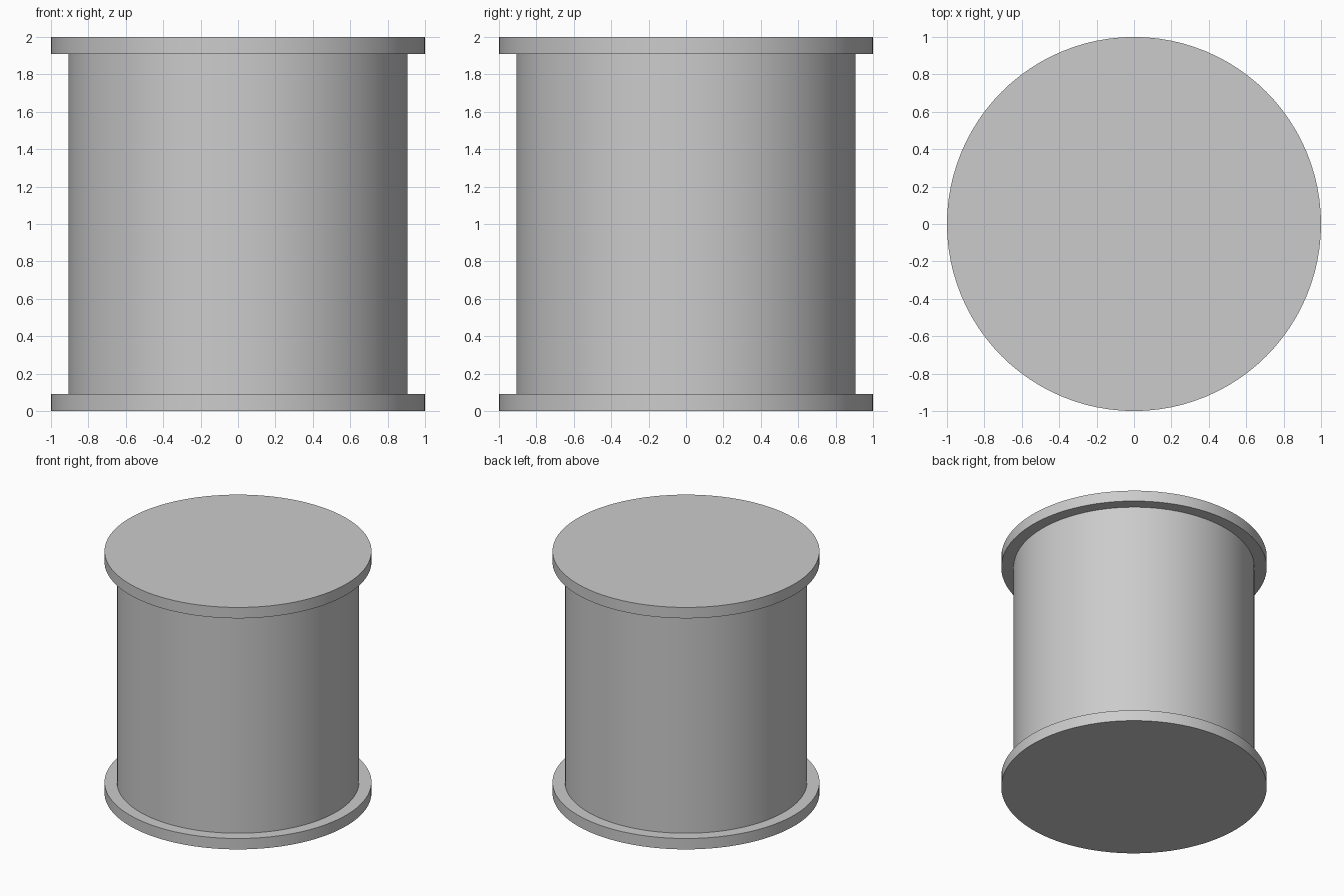
import bpy
import math

if "Cube" in bpy.data.objects:
    bpy.data.objects.remove(bpy.data.objects["Cube"])

FLANGE_R, FLANGE_T = 1.0, 0.09
CORE_R, HEIGHT = 0.907, 2.0


def cylinder(name, radius, z0, z1, fill='NGON'):
    bpy.ops.mesh.primitive_cylinder_add(
        vertices=96, radius=radius, depth=z1 - z0,
        end_fill_type=fill, location=(0, 0, (z0 + z1) / 2))
    obj = bpy.context.object
    obj.name = name
    bpy.ops.object.shade_smooth_by_angle(angle=math.radians(30))
    return obj


# End discs
cylinder("bottom_flange", FLANGE_R, 0, FLANGE_T)
cylinder("top_flange", FLANGE_R, HEIGHT - FLANGE_T, HEIGHT)

# Drum between the discs, open where it meets them
cylinder("spool_core", CORE_R, FLANGE_T, HEIGHT - FLANGE_T, 'NOTHING')
